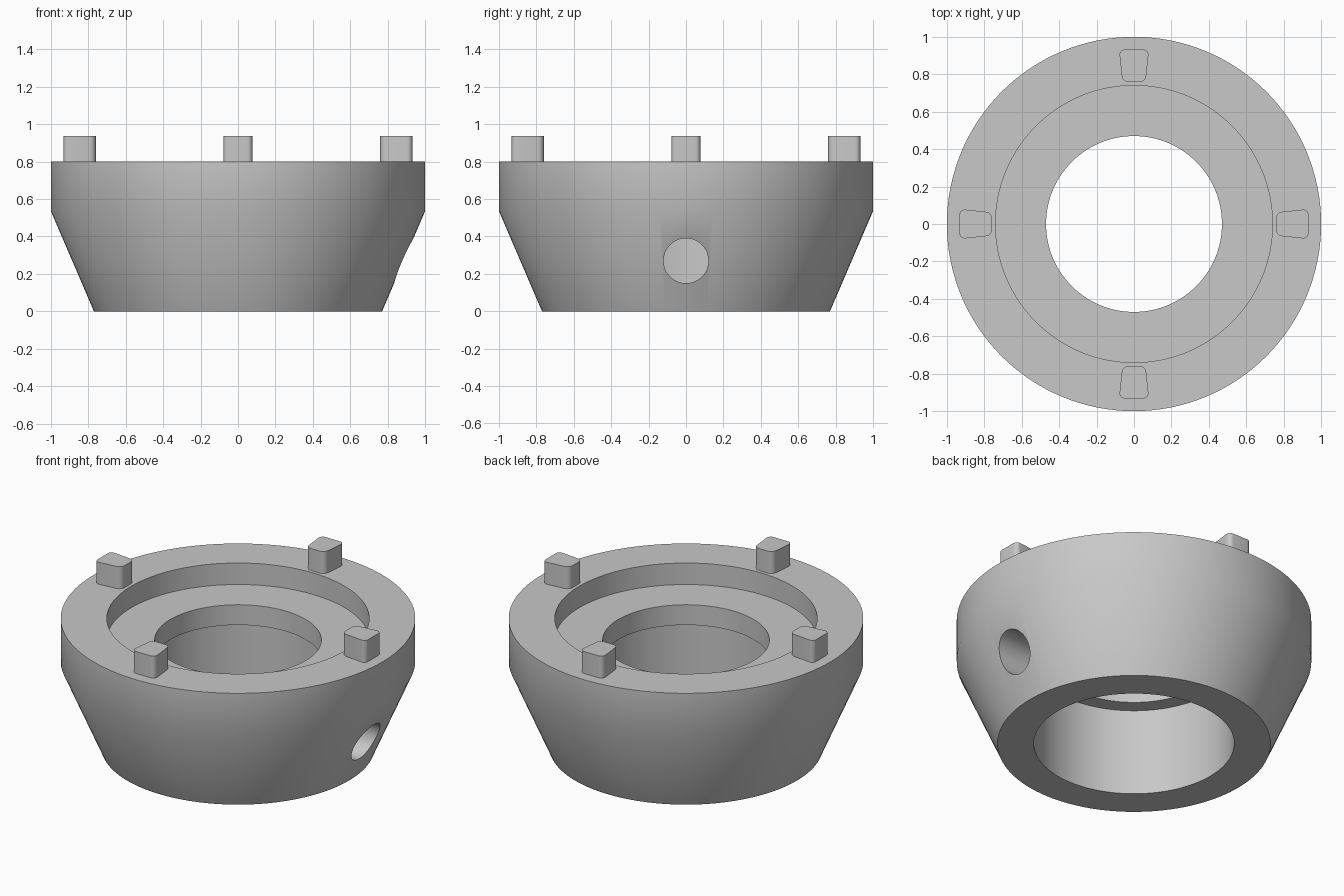
import bpy, bmesh, math
from mathutils import Vector, Matrix

if "Cube" in bpy.data.objects:
    bpy.data.objects.remove(bpy.data.objects["Cube"])

grey = bpy.data.materials.new("satin_grey")
grey.diffuse_color = (0.58, 0.58, 0.58, 1)
grey.use_nodes = True
grey.node_tree.nodes["Principled BSDF"].inputs["Base Color"].default_value = grey.diffuse_color


def add_object(name, bm):
    bmesh.ops.recalc_face_normals(bm, faces=bm.faces)
    mesh = bpy.data.meshes.new(name)
    bm.to_mesh(mesh)
    bm.free()
    ob = bpy.data.objects.new(name, mesh)
    bpy.context.collection.objects.link(ob)
    mesh.materials.append(grey)
    return ob


def activate(ob):
    bpy.ops.object.select_all(action='DESELECT')
    ob.select_set(True)
    bpy.context.view_layer.objects.active = ob


def smooth(ob, degrees):
    activate(ob)
    bpy.ops.object.shade_smooth_by_angle(angle=math.radians(degrees))


# Collar body: closed (radius, height) section turned around z
section = [(0.77, 0), (1.0, 0.535), (1.0, 0.80), (0.74, 0.80),
           (0.74, 0.666), (0.47, 0.666), (0.47, 0.54), (0.565, 0.54), (0.565, 0)]
bm = bmesh.new()
verts = [bm.verts.new((r, 0, z)) for r, z in section]
edges = [bm.edges.new((verts[i], verts[(i + 1) % len(verts)])) for i in range(len(verts))]
bmesh.ops.spin(bm, geom=verts + edges, cent=(0, 0, 0), axis=(0, 0, 1),
               angle=math.tau, steps=128, use_merge=True)
bmesh.ops.remove_doubles(bm, verts=bm.verts, dist=1e-4)
body = add_object("collar_body", bm)

# Round side hole through the right wall into the bore
bm = bmesh.new()
bmesh.ops.create_cone(bm, cap_ends=True, segments=64, radius1=0.12, radius2=0.12, depth=0.8,
                      matrix=Matrix.Translation((0.85, 0, 0.27)) @ Matrix.Rotation(math.pi / 2, 4, 'Y'))
cutter = add_object("side_hole_cutter", bm)
cutter.hide_render = True
cut = body.modifiers.new("side_hole", 'BOOLEAN')
cut.operation = 'DIFFERENCE'
cut.solver = 'EXACT'
cut.object = cutter
activate(body)
bpy.ops.object.modifier_apply(modifier=cut.name)
bpy.data.objects.remove(cutter)
smooth(body, 30)


# Drive lugs: tapered, wider outside, with rounded upright corners
def lug(name, angle):
    corners = [(0.76, -0.062), (0.932, -0.08), (0.932, 0.08), (0.76, 0.062)]
    bm = bmesh.new()
    base = bm.faces.new([bm.verts.new((x, y, 0.80)) for x, y in corners])
    top = bmesh.ops.extrude_face_region(bm, geom=[base])
    bmesh.ops.translate(bm, vec=Vector((0, 0, 0.137)),
                        verts=[g for g in top["geom"] if isinstance(g, bmesh.types.BMVert)])
    if not any(len(e.link_faces) == 1 for e in bm.edges):
        pass
    else:
        bmesh.ops.holes_fill(bm, edges=bm.edges, sides=4)
    upright = [e for e in bm.edges if abs(e.verts[0].co.z - e.verts[1].co.z) > 0.1]
    bmesh.ops.bevel(bm, geom=upright, offset=0.03, segments=6, profile=0.5, affect='EDGES')
    bmesh.ops.rotate(bm, verts=bm.verts, cent=(0, 0, 0), matrix=Matrix.Rotation(angle, 3, 'Z'))
    smooth(add_object(name, bm), 30)


for i, side in enumerate(("right", "back", "left", "front")):
    lug(side + "_lug", i * math.pi / 2)
